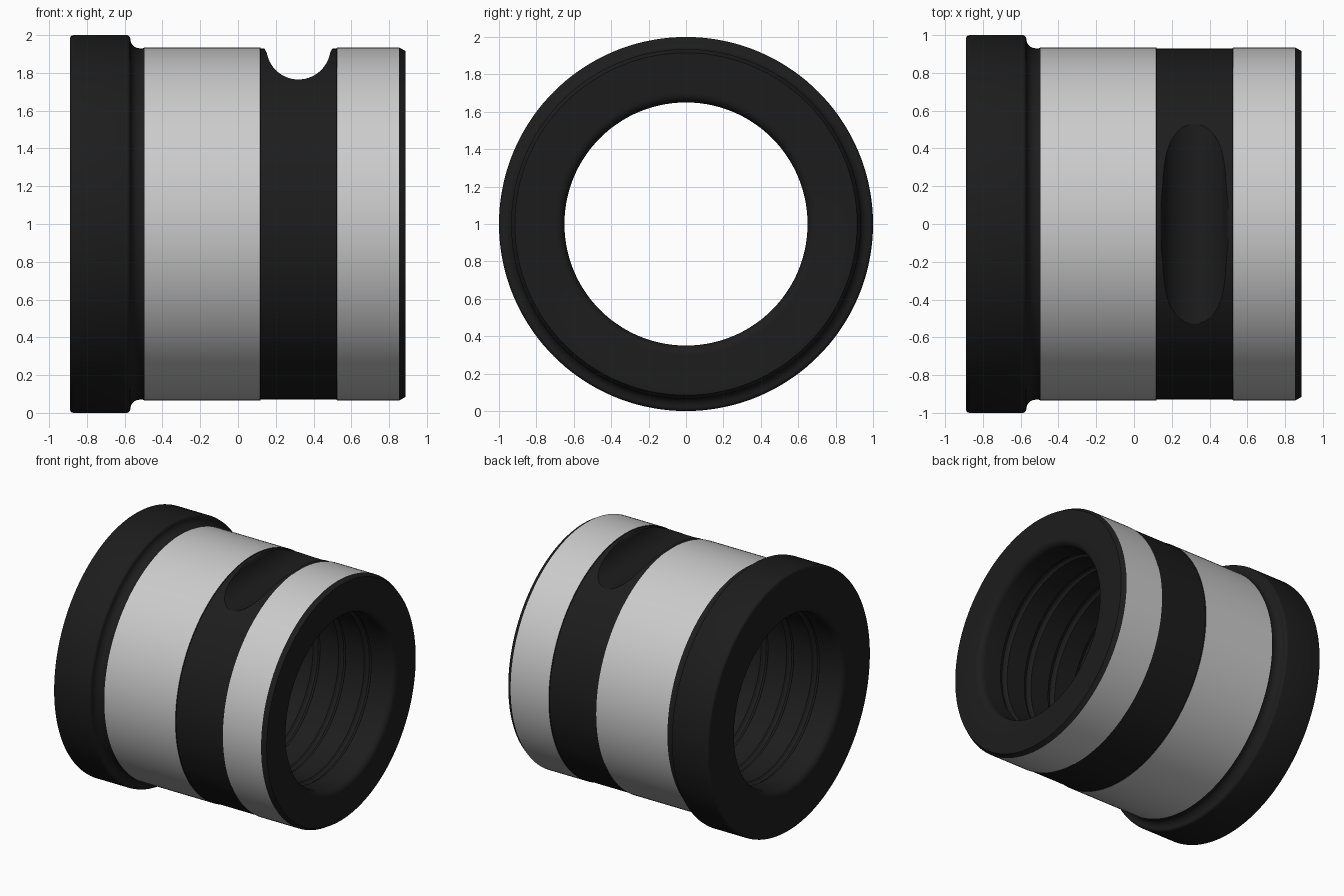
import bpy, bmesh
from math import sin, cos, pi, radians, hypot

if "Cube" in bpy.data.objects:
    bpy.data.objects.remove(bpy.data.objects["Cube"])

SEG = 144
AXIS_Z = 1.0


def arc(cx, cy, r, a0, a1, n=6):
    return [(cx + r * cos(radians(a0 + (a1 - a0) * i / n)),
             cy + r * sin(radians(a0 + (a1 - a0) * i / n))) for i in range(n + 1)]


def make_object(name, bm):
    bmesh.ops.recalc_face_normals(bm, faces=bm.faces[:])
    mesh = bpy.data.meshes.new(name)
    bm.to_mesh(mesh)
    bm.free()
    obj = bpy.data.objects.new(name, mesh)
    bpy.context.collection.objects.link(obj)
    return obj


def lathe(name, profile):
    """Revolve a closed (x, radius) loop around the x axis."""
    bm = bmesh.new()
    rings = []
    for i in range(SEG):
        a = 2 * pi * i / SEG
        rings.append([bm.verts.new((x, r * sin(a), AXIS_Z + r * cos(a))) for x, r in profile])
    n = len(profile)
    for i in range(SEG):
        p, q = rings[i], rings[(i + 1) % SEG]
        for j in range(n):
            k = (j + 1) % n
            bm.faces.new((p[j], p[k], q[k], q[j]))
    return make_object(name, bm)


def prism(name, outline, half):
    """Extrude an (x, z) outline along y."""
    bm = bmesh.new()
    face = bm.faces.new([bm.verts.new((x, -half, z)) for x, z in outline])
    res = bmesh.ops.extrude_face_region(bm, geom=[face])
    verts = [v for v in res["geom"] if isinstance(v, bmesh.types.BMVert)]
    bmesh.ops.translate(bm, verts=verts, vec=(0, 2 * half, 0))
    return make_object(name, bm)


def select_only(obj):
    bpy.ops.object.select_all(action='DESELECT')
    obj.select_set(True)
    bpy.context.view_layer.objects.active = obj


def is_band(face):
    return all(v.co.x > -0.505 and hypot(v.co.y, v.co.z - AXIS_Z) > 0.933 for v in face.verts)


# Outer profile: flange, undercut fillet, ground bands, shallow relief, end chamfer
profile = arc(-0.87, 0.98, 0.02, 180, 90, 4)
profile += arc(-0.59, 0.98, 0.02, 90, 0, 4)
profile += arc(-0.52, 0.98, 0.05, 180, 270, 6)[1:]
profile += [(-0.505, 0.93), (-0.495, 0.935), (0.117, 0.935), (0.12, 0.93),
            (0.522, 0.93), (0.525, 0.935), (0.853, 0.935), (0.887, 0.915)]

# Bore: rounded mouths and evenly spaced oil grooves
profile += arc(0.837, 0.70, 0.05, 0, -90, 6)
for i in range(7):
    x = 0.66 - 0.22 * i
    profile += [(x + 0.03, 0.65), (x + 0.018, 0.664), (x, 0.67), (x - 0.018, 0.664), (x - 0.03, 0.65)]
profile += arc(-0.84, 0.70, 0.05, -90, -180, 6)
bushing = lathe("bushing_body", profile)

# Cross notch with softened lips
lip = [(-0.40, 2.1), (-0.188, 2.1), (-0.188, 1.932), (-0.178, 1.926), (-0.172, 1.915)]
outline = [(0.32 + x, z) for x, z in lip[1:]]
outline += arc(0.32, 1.935, 0.17, 190, 350, 28)
outline += [(0.32 - x, z) for x, z in reversed(lip[1:])]
cutter = prism("notch_cutter", outline, 1.2)
cutter.hide_render = True

mod = bushing.modifiers.new("notch", 'BOOLEAN')
mod.operation = 'DIFFERENCE'
mod.solver = 'EXACT'
mod.object = cutter
select_only(bushing)
bpy.ops.object.modifier_apply(modifier=mod.name)
bpy.data.objects.remove(cutter, do_unlink=True)

# Split the bright ground bands from the dark body
bands = bushing.copy()
bands.data = bushing.data.copy()
bands.name = "ground_bands"
bpy.context.collection.objects.link(bands)
for obj, keep in ((bushing, False), (bands, True)):
    bm = bmesh.new()
    bm.from_mesh(obj.data)
    bmesh.ops.delete(bm, geom=[f for f in bm.faces if is_band(f) != keep], context='FACES')
    bm.to_mesh(obj.data)
    bm.free()
    select_only(obj)
    bpy.ops.object.shade_smooth_by_angle(angle=radians(28))

dark = bpy.data.materials.new("dark_oxide")
dark.diffuse_color = (0.012, 0.012, 0.012, 1)
dark.use_nodes = True
dark.node_tree.nodes["Principled BSDF"].inputs["Base Color"].default_value = dark.diffuse_color
bushing.data.materials.clear()
bushing.data.materials.append(dark)
